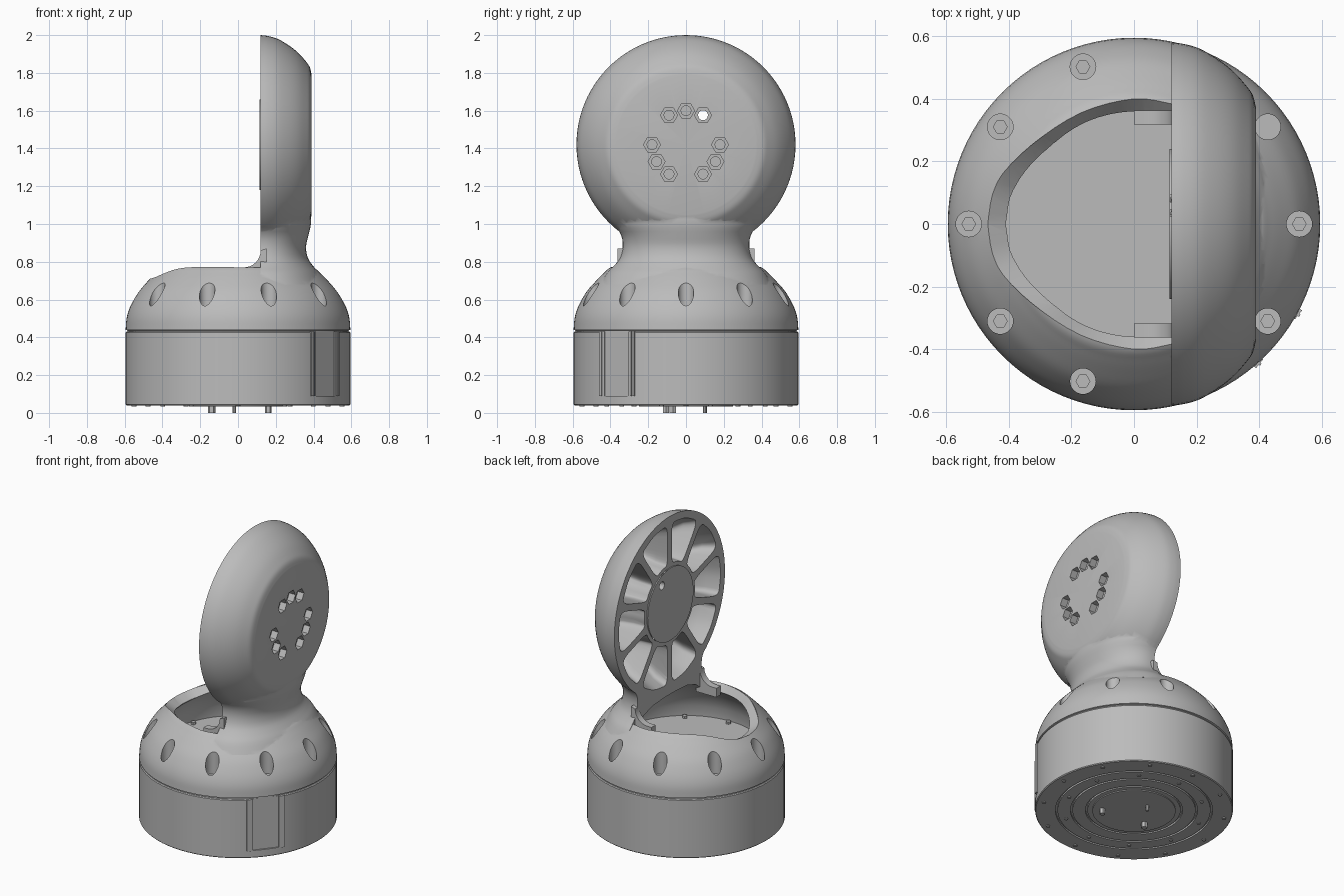
import bpy, bmesh
from math import sin, cos, pi, radians, asin, sqrt
from mathutils import Matrix, Vector

if "Cube" in bpy.data.objects:
    bpy.data.objects.remove(bpy.data.objects["Cube"])

grey = bpy.data.materials.new("plain_grey")
grey.use_nodes = True
GREY = (0.5, 0.5, 0.5, 1)
grey.diffuse_color = GREY
grey.node_tree.nodes["Principled BSDF"].inputs["Base Color"].default_value = GREY

# Axis map that turns z into x, and plan (x, y) into (y, z) around the head centre
HEAD = Matrix(((0, 0, 1, 0), (1, 0, 0, 0), (0, 1, 0, 1.42), (0, 0, 0, 1)))
FLAT = 0.12


def finish(name, bm):
    bmesh.ops.recalc_face_normals(bm, faces=bm.faces[:])
    me = bpy.data.meshes.new(name)
    bm.to_mesh(me)
    bm.free()
    me.materials.append(grey)
    ob = bpy.data.objects.new(name, me)
    bpy.context.collection.objects.link(ob)
    return ob


def curve(pts, n=4):
    """Catmull-Rom curve through the points."""
    p = [Vector(q) for q in pts]
    p = [2 * p[0] - p[1]] + p + [2 * p[-1] - p[-2]]
    out = []
    for a, b, c, d in zip(p, p[1:], p[2:], p[3:]):
        for i in range(n):
            t = i / n
            out.append(0.5 * (2 * b + (c - a) * t + (2 * a - 5 * b + 4 * c - d) * t ** 2
                              + (3 * b - a - 3 * c + d) * t ** 3))
    return out + [p[-2]]


def lathe(name, profile, matrix=Matrix(), steps=96):
    """Turn an (r, z) profile that starts and ends on the axis."""
    bm = bmesh.new()
    vs = [bm.verts.new((r, 0, z)) for r, z in profile]
    es = [bm.edges.new(pair) for pair in zip(vs, vs[1:])]
    bmesh.ops.spin(bm, geom=vs + es, axis=(0, 0, 1), cent=(0, 0, 0),
                   angle=2 * pi, steps=steps, use_merge=True)
    bmesh.ops.remove_doubles(bm, verts=bm.verts[:], dist=1e-5)
    bm.transform(matrix)
    return finish(name, bm)


def loft(name, *stacks):
    """Capped skins over stacks of equal-length rings."""
    bm = bmesh.new()
    for rings in stacks:
        rows = [[bm.verts.new(p) for p in ring] for ring in rings]
        for a, b in zip(rows, rows[1:]):
            for i in range(len(a)):
                bm.faces.new((a[i - 1], a[i], b[i], b[i - 1]))
        bm.faces.new(rows[0])
        bm.faces.new(rows[-1])
    return finish(name, bm)


def disc_stack(x, y, r, z0, z1, n=24, matrix=Matrix()):
    return [[matrix @ Vector((x + r * cos(2 * pi * i / n), y + r * sin(2 * pi * i / n), z))
             for i in range(n)] for z in (z0, z1)]


def boolean(target, other, op="DIFFERENCE"):
    bpy.context.view_layer.objects.active = target
    m = target.modifiers.new("bool", "BOOLEAN")
    m.operation, m.object, m.solver = op, other, "EXACT"
    bpy.ops.object.modifier_apply(modifier=m.name)
    bpy.data.objects.remove(other)


def polar(r, deg):
    return r * cos(radians(deg)), r * sin(radians(deg))


# Dome shell, with its access opening
dome_line = curve([(0.595, 0.44), (0.59, 0.5), (0.576, 0.55), (0.552, 0.6), (0.52, 0.65),
                   (0.475, 0.7), (0.435, 0.74), (0.4, 0.77), (0.34, 0.79)])
housing = lathe("joint_housing", [(0, 0.43), (0.585, 0.43), (0.585, 0.437)]
                + [tuple(p) for p in dome_line] + [(0, 0.795)])


def outline(half, height):
    pts = curve(half)
    ring = pts + [Vector((p.x, -p.y)) for p in reversed(pts[1:])]
    return [(p.x, p.y, height(p.x)) for p in ring]


inner = [(-0.41, 0), (-0.385, 0.11), (-0.28, 0.23), (-0.15, 0.32), (0, 0.352), (0.12, 0.33)]
outer = [(-0.47, 0), (-0.44, 0.13), (-0.33, 0.25), (-0.17, 0.355), (0, 0.4), (0.12, 0.385)]
lip = lambda x: min(0.77, 0.71 + 0.3 * (x + 0.47))
boolean(housing, loft("opening_cut", [outline(inner, lambda x: 0.52),
                                      outline(inner, lambda x: lip(x) - 0.05),
                                      outline(outer, lip), outline(outer, lambda x: 1.0)]))


# Neck: D-shaped sections, flat towards the opening
def neck_ring(w, d, z, n=32):
    e = 2 / 2.1
    return [(FLAT + (d - FLAT) * max(cos(a), 0) ** e, w * abs(sin(a)) ** e * (1 if a > 0 else -1), z)
            for a in (-pi / 2 + pi * i / n for i in range(n + 1))]


neck_line = curve([(0.455, 0.465, 0.68), (0.42, 0.428, 0.74), (0.385, 0.4, 0.775), (0.35, 0.37, 0.82),
                   (0.335, 0.36, 0.88), (0.343, 0.373, 0.94), (0.378, 0.386, 1.0), (0.4, 0.385, 1.08)], 3)
neck = loft("neck", [neck_ring(*p) for p in neck_line])

# Round head with a flat inner face and a raised hub
head_line = curve([(0.58, 0.12), (0.575, 0.16), (0.56, 0.21), (0.525, 0.27), (0.485, 0.32),
                   (0.44, 0.36), (0.41, 0.38), (0.37, 0.39)])
head = lathe("head", [(0, FLAT)] + [tuple(p) for p in head_line] + [(0, 0.39)], HEAD)
boolean(head, neck, "UNION")
boolean(head, loft("hub", disc_stack(0, 0, 0.24, 0.113, 0.2, 64, HEAD)), "UNION")
boolean(housing, head, "UNION")

# Hollow inside of the dome
boolean(housing, lathe("cavity_cut", [(0, 0.49), (0.475, 0.49), (0.47, 0.56), (0.43, 0.65),
                                      (0.37, 0.72), (0.3, 0.78), (0.22, 0.81), (0, 0.83)]))

# Curved webs joining the opening lip to the flat face
arc = [(0.03 + 0.09 * sin(a), 0.86 - 0.09 * cos(a)) for a in (i * pi / 16 for i in range(9))]
web = [(0.0, 0.71), (0.0, 0.77)] + arc + [(0.15, 0.87), (0.15, 0.71)]
boolean(housing, loft("lip_webs", *[[[(x, s * y, z) for x, z in web] for y in (0.318, 0.362)]
                                    for s in (-1, 1)]), "UNION")


# Ten rounded pockets between radial ribs
def rounded(poly, k=0.3, n=5):
    out = []
    for i, p in enumerate(poly):
        a, c = p.lerp(poly[i - 1], k), p.lerp(poly[(i + 1) % len(poly)], k)
        out += [a.lerp(p, t / n).lerp(p.lerp(c, t / n), t / n) for t in range(n + 1)]
    return out


def pocket_ring(mid, ri, ro, x):
    half = lambda r: radians(18) - asin(0.022 / r)
    corners = [(ri, -half(ri)), (ro, -half(ro)), (ro * 1.01, 0), (ro, half(ro)), (ri, half(ri)), (ri, 0)]
    flat = [Vector((r * cos(mid + a), r * sin(mid + a), x)) for r, a in corners]
    return [HEAD @ p for p in rounded(flat)]


steps = [(0.265, 0.54, 0.1), (0.27, 0.5, 0.2), (0.28, 0.45, 0.27), (0.295, 0.39, 0.31)]
boolean(housing, loft("pocket_cut", *[[pocket_ring(radians(108 + 36 * k), *s) for s in steps]
                                      for k in range(10)]))

# Hexagonal bolt recesses in the outer face; one bolt hole passes right through
bolts = [a for a in range(-60, 270, 30) if a not in (30, 150)]
boolean(housing, loft("hex_cut", *[disc_stack(*polar(0.18, a), 0.045, 0.345, 0.45, 6, HEAD) for a in bolts]))
boolean(housing, loft("bolt_cut", *[disc_stack(*polar(0.18, a), 0.026, 0.05 if a == 60 else 0.27, 0.4, 20, HEAD)
                                    for a in bolts]))

# Screw wells around the dome, with hexagonal sockets at the bottom
ring10 = [36 * k for k in range(10)]
boolean(housing, loft("well_cut", *[disc_stack(*polar(0.528, a), 0.041, 0.54, 0.9, 28) for a in ring10
                                    if a not in (72, 288)]
                      + [disc_stack(*polar(0.528, a), 0.041, 0.54, 0.72, 28) for a in (72, 288)]))
boolean(housing, loft("socket_cut", *[disc_stack(*polar(0.528, a), 0.022, 0.5, 0.56, 6)
                                      for a in ring10 if a != 36]))

# Base drum with grooves turned into its underside
underside = [(0, 0.034), (0.25, 0.034), (0.25, 0.04)]
for r in (0.28, 0.37, 0.46):
    underside += [(r, 0.04), (r, 0.052), (r + 0.012, 0.052), (r + 0.012, 0.04)]
base = lathe("base_drum", underside + [(0.59, 0.04), (0.595, 0.045), (0.595, 0.425), (0.59, 0.43), (0, 0.43)])


def side_box(t0, t1, r0, r1, z0=0.09, z1=0.43):
    turn = Matrix.Rotation(radians(-38.5), 4, "Z")
    return [[turn @ Vector(p + (z,)) for p in ((r0, t0), (r1, t0), (r1, t1), (r0, t1))] for z in (z0, z1)]


# Flat connector panel with two rails on the side of the drum
boolean(base, loft("panel_cut", side_box(-0.1, 0.1, 0.584, 0.7, 0.09, 0.5)))
rails = loft("side_rails", *[side_box(s * 0.1 - 0.018, s * 0.1 + 0.018, 0.56, 0.592) for s in (-1, 1)],
             *[side_box(s * 0.1 - 0.004, s * 0.1 + 0.004, 0.57, 0.597) for s in (-1, 1)])

# Small fasteners and contact pins
floor_screws = loft("floor_screws", *[disc_stack(*polar(0.445, 18 + a), 0.016, 0.485, 0.505, 6) for a in ring10])
under_screws = loft("underside_screws",
                    *[disc_stack(*polar(0.55, 30 * k), 0.013, 0.035, 0.05, 12) for k in range(12)],
                    *[disc_stack(*polar(0.42, 18 + a), 0.012, 0.035, 0.05, 12) for a in ring10])
pins = loft("contact_pins", disc_stack(-0.14, -0.07, 0.02, 0, 0.05, 6), disc_stack(0.16, -0.105, 0.018, 0, 0.05, 6),
            disc_stack(-0.02, 0.1, 0.01, 0, 0.05, 8))

bpy.ops.object.select_all(action="DESELECT")
for ob in (housing, base, rails, floor_screws, under_screws, pins):
    ob.select_set(True)
bpy.context.view_layer.objects.active = housing
bpy.ops.object.shade_smooth_by_angle(angle=radians(32))
